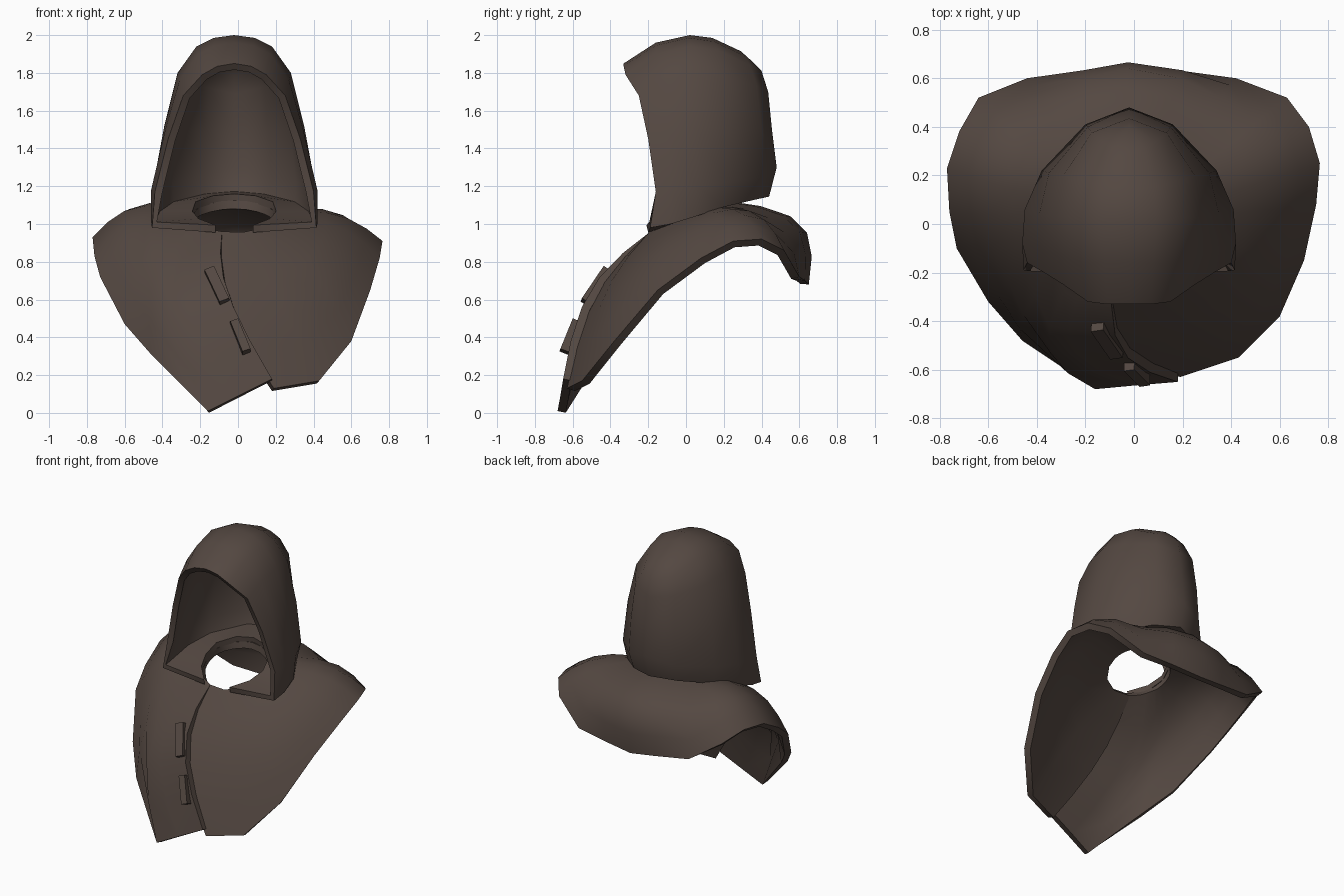
import bpy, bmesh, math
from mathutils import Vector, Matrix

if "Cube" in bpy.data.objects:
    bpy.data.objects.remove(bpy.data.objects["Cube"])

brown = bpy.data.materials.new("dark_brown_cloth")
brown.diffuse_color = (0.088, 0.064, 0.053, 1)
brown.use_nodes = True
brown.node_tree.nodes["Principled BSDF"].inputs["Base Color"].default_value = brown.diffuse_color


def finish(ob, mirror=False, thickness=0):
    """Apply the modifiers, then smooth with sharp rims."""
    bpy.ops.object.select_all(action='DESELECT')
    bpy.context.view_layer.objects.active = ob
    ob.select_set(True)
    if mirror:
        ob.modifiers.new("mirror", 'MIRROR')
    if thickness:
        m = ob.modifiers.new("thickness", 'SOLIDIFY')
        m.thickness, m.offset = thickness, -1
    for m in list(ob.modifiers):
        bpy.ops.object.modifier_apply(modifier=m.name)
    bpy.ops.object.shade_smooth_by_angle(angle=math.radians(45))


def sheet(name, rows, centre):
    """Skin a grid of points, with faces turned away from the centre."""
    bm = bmesh.new()
    grid = [[bm.verts.new(p) for p in row] for row in rows]
    for a, b in zip(grid, grid[1:]):
        for j in range(len(a) - 1):
            bm.faces.new((a[j], a[j + 1], b[j + 1], b[j]))
    bmesh.ops.remove_doubles(bm, verts=bm.verts, dist=0.001)
    bmesh.ops.recalc_face_normals(bm, faces=bm.faces)
    c = Vector(centre)
    if sum(f.normal.dot(f.calc_center_median() - c) * f.calc_area() for f in bm.faces) < 0:
        bmesh.ops.reverse_faces(bm, faces=bm.faces)
    me = bpy.data.meshes.new(name)
    bm.to_mesh(me)
    bm.free()
    ob = bpy.data.objects.new(name, me)
    bpy.context.collection.objects.link(ob)
    me.materials.append(brown)
    return ob


# Hood: half arches from the face opening to the back seam,
# each running from the crown down the side and in to the neck hole
rim = [(0, -.33, 1.85), (.09, -.33, 1.835), (.17, -.32, 1.79), (.27, -.25, 1.68),
       (.35, -.20, 1.45), (.42, -.16, 1.17), (.435, -.19, .98), (.10, -.20, .955)]
front = [(0, -.16, 1.96), (.10, -.16, 1.945), (.19, -.16, 1.90), (.29, -.13, 1.76),
         (.365, -.10, 1.50), (.44, -.08, 1.18), (.44, -.08, 1.0), (.19, -.10, .99)]
middle = [(0, .02, 2.0), (.11, .02, 1.985), (.20, .02, 1.94), (.30, .03, 1.80),
          (.37, .04, 1.52), (.43, .06, 1.2), (.42, .05, 1.04), (.22, 0, 1.03)]
rear = [(0, .14, 1.985), (.10, .15, 1.965), (.18, .17, 1.92), (.27, .20, 1.77),
        (.33, .21, 1.5), (.36, .22, 1.22), (.34, .20, 1.09), (.20, .09, 1.08)]
back = [(0, .29, 1.915), (.06, .31, 1.89), (.11, .34, 1.84), (.155, .375, 1.73),
        (.17, .40, 1.5), (.18, .41, 1.25), (.17, .37, 1.13), (.11, .18, 1.11)]
seam = [(0, .29, 1.915), (0, .34, 1.87), (0, .40, 1.81), (0, .435, 1.70),
        (0, .455, 1.5), (0, .48, 1.30), (0, .44, 1.145), (0, .21, 1.12)]
hood = sheet("hood", [rim, front, middle, rear, back, seam], (0, .1, 1.4))
hood.location.x = -.02
finish(hood, True, .04)

# Shoulder cape: from the neck hole out to the hem, open along the slanted front seam
hem = [(.19, -.63, .13), (.43, -.55, .17), (.60, -.38, .38), (.70, -.15, .65),
       (.75, .08, .82), (.765, .25, .91), (.72, .40, .92), (.63, .52, .86),
       (.42, .60, .72), (.20, .63, .70), (-.02, .65, .68), (-.20, .63, .70),
       (-.44, .60, .73), (-.64, .52, .86), (-.72, .38, .93), (-.77, .23, .93),
       (-.76, .05, .83), (-.73, -.10, .72), (-.60, -.32, .47), (-.46, -.48, .31),
       (-.16, -.68, .01), (.0, -.665, .09), (.17, -.65, .18)]
cols = []
for i, h in enumerate(hem):
    h = Vector(h)
    last = i == len(hem) - 1
    a = math.atan2(hem[0][1], hem[0][0]) if last else math.atan2(h.y, h.x)
    frontness, backness = max(0, -math.sin(a)), max(0, math.sin(a))
    n = a - math.radians(40) * frontness ** 2
    neck = Vector((.22 * math.cos(n) - .02, .20 * math.sin(n), 1.04 + .085 * math.sin(n)))
    out = Vector((math.cos(a), math.sin(a), 0))
    up = .055 + .01 * frontness + .045 * backness ** 2 + (.03 if h.x < -.5 else 0)
    col = []
    for t in (0, .2, .4, .6, .8, 1):
        s = math.sin(math.pi * t)
        p = neck.lerp(h, t) + s * (out * (.05 + .03 * frontness + .13 * backness ** 3)
                                   + Vector((-.18 * frontness ** 4, 0, up)))
        if last:      # overlapping flap
            p += s * Vector((.025, -.015, .008)) + Vector((.01, 0, 0))
        col.append(p)
    cols.append(col)
cape = sheet("shoulder_cape", cols, (0, 0, .4))
finish(cape, False, .045)

# Toggle tabs holding the front seam together
for k, (a, b, w) in enumerate([((-.15, -.41, .75), (-.07, -.525, .58), .055),
                               ((-.02, -.57, .48), (.045, -.635, .32), .045)]):
    a, b = Vector(a), Vector(b)
    along = (b - a).normalized()
    side = along.cross(Vector((0, -1, .4))).normalized()
    face = side.cross(along)
    bpy.ops.mesh.primitive_cube_add(size=1)
    tab = bpy.context.object
    tab.name = "toggle_tab_%d" % (k + 1)
    rot = Matrix((side, face, along)).transposed().to_4x4()
    tab.data.transform(Matrix.Translation((a + b) / 2) @ rot
                       @ Matrix.Diagonal((w, .07, (b - a).length, 1)))
    if rot.determinant() < 0:
        tab.data.flip_normals()
    tab.data.materials.append(brown)
